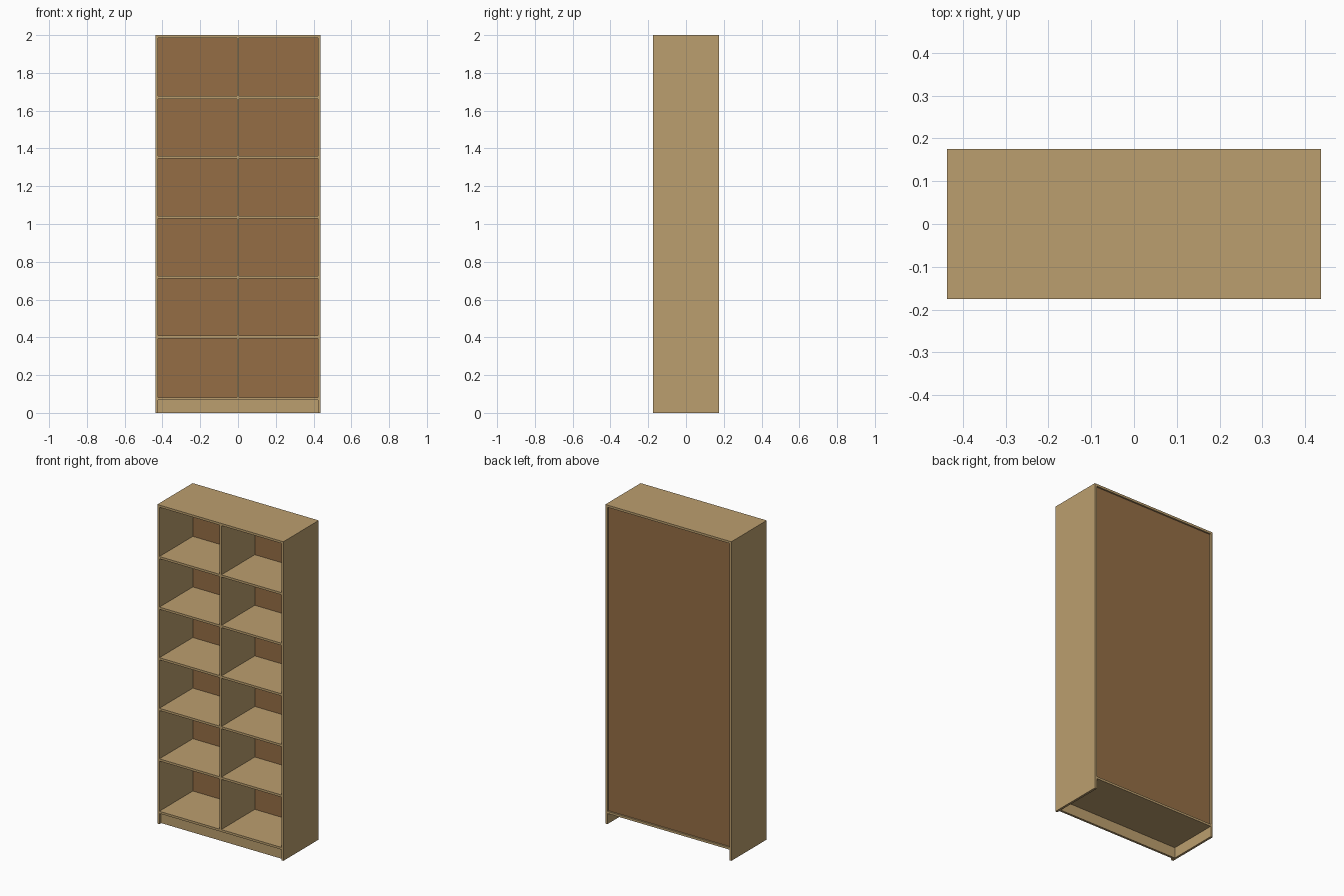
import bpy

if "Cube" in bpy.data.objects:
    bpy.data.objects.remove(bpy.data.objects["Cube"])

W, D, H = 0.874, 0.35, 2.0    # overall size
T = 0.014                     # board thickness
BOTTOM = 0.067                # underside of lowest shelf
BACK_Y = 0.165                # rear face of the recessed back panel


def material(name, rgb):
    m = bpy.data.materials.new(name)
    m.diffuse_color = (*rgb, 1.0)
    m.use_nodes = True
    m.node_tree.nodes["Principled BSDF"].inputs["Base Color"].default_value = m.diffuse_color
    return m


oak = material("light_oak", (0.50, 0.345, 0.158))
brown = material("brown_backing", (0.30, 0.155, 0.060))


def box(name, x0, x1, y0, y1, z0, z1, mat):
    """Axis-aligned board between two corners."""
    bpy.ops.mesh.primitive_cube_add(
        size=1, location=((x0 + x1) / 2, (y0 + y1) / 2, (z0 + z1) / 2))
    ob = bpy.context.object
    ob.name = name
    ob.scale = (x1 - x0, y1 - y0, z1 - z0)
    bpy.ops.object.transform_apply(location=False, rotation=False, scale=True)
    ob.data.materials.append(mat)
    return ob


xi = W / 2 - T                # inner face of the sides
yf, yb = -D / 2, D / 2

# Side panels run to the floor, top board sits between them
box("left_side", -W / 2, -xi, yf, yb, 0, H, oak)
box("right_side", xi, W / 2, yf, yb, 0, H, oak)
box("top_board", -xi, xi, yf, yb, H - T, H, oak)

# Bottom shelf and recessed kick board
box("bottom_shelf", -xi, xi, yf, yb, BOTTOM, BOTTOM + T, oak)
box("kick_board", -xi, xi, yf + 0.018, yf + 0.032, 0, BOTTOM, oak)

# Back panel
box("back_panel", -xi, xi, BACK_Y - 0.008, BACK_Y, BOTTOM + T, H - T, brown)

# Centre divider
dv = 0.0065
y_in = BACK_Y - 0.008
box("centre_divider", -dv, dv, yf, y_in, BOTTOM + T, H - T, oak)

# Five shelves on each side of the divider
pitch = 0.317
for i in range(5):
    zc = 0.402 + i * pitch
    for side, a, b in (("left", -xi, -dv), ("right", dv, xi)):
        box(f"{side}_shelf_{i + 1}", a, b, yf + 0.001, y_in,
            zc - T / 2, zc + T / 2, oak)
